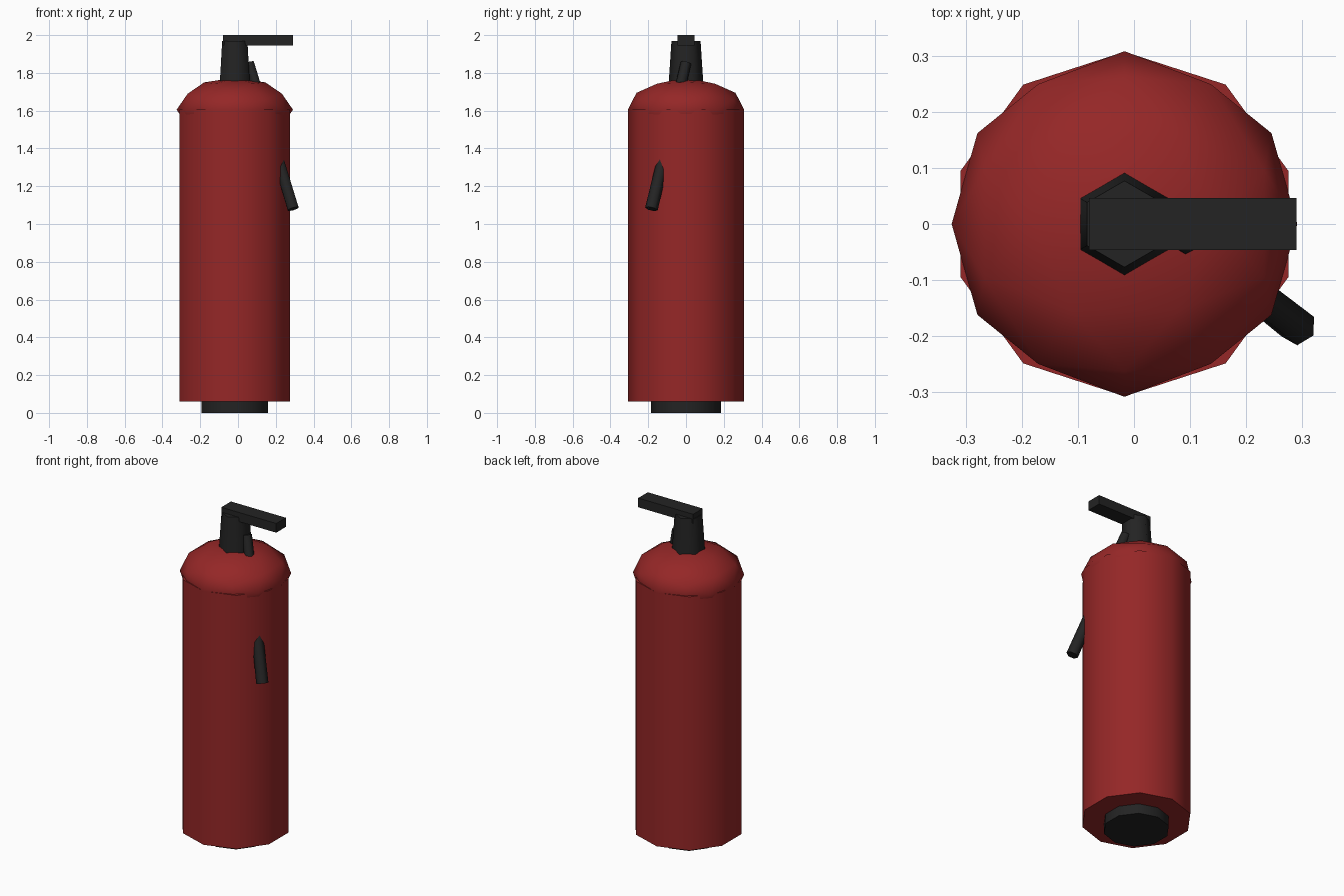
import bpy, bmesh, math
from mathutils import Matrix, Vector

if "Cube" in bpy.data.objects:
    bpy.data.objects.remove(bpy.data.objects["Cube"], do_unlink=True)

AXIS_X = -0.017   # the tank axis sits slightly off centre


def material(name, rgb):
    m = bpy.data.materials.new(name)
    m.use_nodes = True
    m.diffuse_color = (*rgb, 1)
    bsdf = m.node_tree.nodes["Principled BSDF"]
    bsdf.inputs["Base Color"].default_value = (*rgb, 1)
    bsdf.inputs["Roughness"].default_value = 0.7
    return m


RED = material("tank red", (0.30, 0.02, 0.02))
BLACK = material("rubber black", (0.017, 0.017, 0.017))


def finish(name, bm, mat, smooth=None):
    """Turn a bmesh into an object; smooth is the sharp-edge angle in degrees."""
    mesh = bpy.data.meshes.new(name)
    bm.to_mesh(mesh)
    bm.free()
    mesh.materials.append(mat)
    obj = bpy.data.objects.new(name, mesh)
    bpy.context.collection.objects.link(obj)
    if smooth:
        bpy.ops.object.select_all(action='DESELECT')
        obj.select_set(True)
        bpy.context.view_layer.objects.active = obj
        bpy.ops.object.shade_smooth_by_angle(angle=math.radians(smooth))
    return obj


def rod(name, start, end, r_start, r_end, sides, mat):
    """Tapered prism between two points."""
    a, b = Vector(start), Vector(end)
    turn = Vector((0, 0, 1)).rotation_difference(b - a).to_matrix().to_4x4()
    bm = bmesh.new()
    bmesh.ops.create_cone(bm, cap_ends=True, segments=sides, radius1=r_start,
                          radius2=r_end, depth=(b - a).length,
                          matrix=Matrix.Translation((a + b) / 2) @ turn)
    return finish(name, bm, mat, smooth=65)


def column(name, z0, z1, r0, r1, sides, mat):
    return rod(name, (AXIS_X, 0, z0), (AXIS_X, 0, z1), r0, r1, sides, mat)


# Tank, foot and neck
column("foot", 0, 0.065, 0.184, 0.184, 10, BLACK)
column("tank", 0.06, 1.605, 0.307, 0.307, 10, RED)
column("valve_neck", 1.74, 1.97, 0.092, 0.077, 6, BLACK)

# Flattened dome, turned so that an edge midpoint is its crown
bm = bmesh.new()
bmesh.ops.create_icosphere(bm, subdivisions=2, radius=1)
tilt = Matrix.Rotation(-math.atan(2 / (1 + math.sqrt(5))), 4, 'Y')
bm.transform(Matrix.Translation((AXIS_X, 0, 1.605))
             @ Matrix.Diagonal((0.308, 0.308, 0.17, 1)) @ tilt)
finish("shoulder_dome", bm, RED, smooth=80)

# Lever handle
bm = bmesh.new()
bmesh.ops.create_cube(bm, size=1)
bm.transform(Matrix.Translation((0.105, 0, 1.972))
             @ Matrix.Diagonal((0.37, 0.092, 0.056, 1)))
finish("lever_handle", bm, BLACK)

# Straight hose that leaves the neck and emerges low on the tank
rod("hose", (0.292, -0.183, 1.08), (0.06, 0, 1.853), 0.034, 0.028, 6, BLACK)
